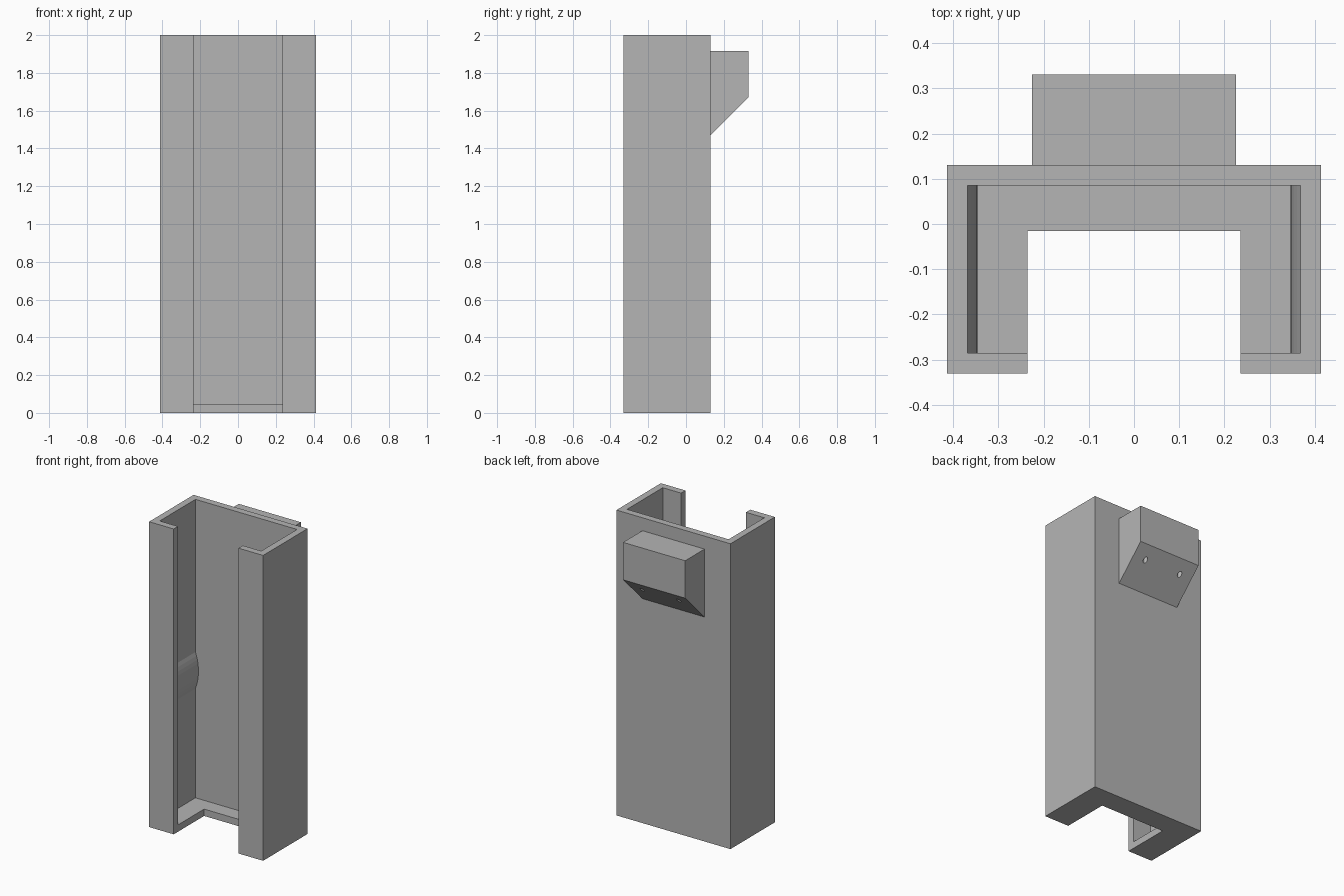
import bpy
import bmesh
import math
from mathutils import Matrix, Vector

cube = bpy.data.objects.get("Cube")
if cube:
    bpy.data.objects.remove(cube, do_unlink=True)

grey = bpy.data.materials.new("plain grey")
grey.use_nodes = True
colour = (0.46, 0.46, 0.46, 1)
grey.diffuse_color = colour
grey.node_tree.nodes["Principled BSDF"].inputs["Base Color"].default_value = colour

# Overall sizes
W, FRONT, BACK, H = 0.413, -0.33, 0.13, 2.0
T = 0.045            # wall thickness
GAP = 0.235          # half width of the front opening
NOTCH = -0.015       # depth of the cut in the floor


def prism(name, points, axis, start, end):
    """Extrude a closed 2D outline along x (outline y,z), y (x,z) or z (x,y)."""
    def place(p, d):
        return {"x": (d, p[0], p[1]), "y": (p[0], d, p[1]), "z": (p[0], p[1], d)}[axis]
    bm = bmesh.new()
    face = bm.faces.new([bm.verts.new(place(p, start)) for p in points])
    grown = bmesh.ops.extrude_face_region(bm, geom=[face])
    shift = Vector(place((0, 0), end - start))
    verts = [g for g in grown["geom"] if isinstance(g, bmesh.types.BMVert)]
    bmesh.ops.translate(bm, verts=verts, vec=shift)
    bmesh.ops.recalc_face_normals(bm, faces=bm.faces)
    mesh = bpy.data.meshes.new(name)
    bm.to_mesh(mesh)
    bm.free()
    mesh.materials.append(grey)
    obj = bpy.data.objects.new(name, mesh)
    bpy.context.collection.objects.link(obj)
    return obj


def mirrored(half):
    """Complete a symmetric outline from its +x half."""
    return half + [(-x, y) for x, y in reversed(half)]


# C-shaped channel walls
shell = mirrored([(W, BACK), (W, FRONT), (GAP, FRONT), (GAP, FRONT + T),
                  (W - T, FRONT + T), (W - T, BACK - T)])
prism("channel_walls", shell, "z", 0, H)

# U-shaped floor ledge inside the walls
floor = mirrored([(W - T, BACK - T), (W - T, FRONT + T), (GAP, FRONT + T), (GAP, NOTCH)])
prism("floor_ledge", floor, "z", 0, T)

# Shallow rounded grip ridges on the inner side walls
RISE, HALF, MID, STEPS = 0.022, 0.12, 0.88, 10
radius = (HALF ** 2 + RISE ** 2) / (2 * RISE)
sweep = math.asin(HALF / radius)
for side, label in ((1, "left"), (-1, "right")):
    arc = []
    for i in range(STEPS + 1):
        a = sweep * (2 * i / STEPS - 1)
        inset = RISE - radius * (1 - math.cos(a))
        arc.append((side * (W - T - inset), MID + radius * math.sin(a)))
    prism(label + "_grip_ridge", arc, "y", FRONT + T, BACK - T)

# Rear hook block with a sloped underside
hook = prism("rear_hook_block",
             [(BACK, 1.47), (0.33, 1.67), (0.33, 1.915), (BACK, 1.915)], "x", -0.225, 0.225)

# Two small blind holes in the slope
bm = bmesh.new()
for x in (-0.133, 0.133):
    bmesh.ops.create_cone(bm, cap_ends=True, segments=24, radius1=0.014, radius2=0.014,
                          depth=0.24, matrix=Matrix.Translation((x, 0.264, 1.604)))
mesh = bpy.data.meshes.new("hole_cutter")
bm.to_mesh(mesh)
bm.free()
mesh.materials.append(grey)
cutter = bpy.data.objects.new("hole_cutter", mesh)
bpy.context.collection.objects.link(cutter)
cutter.hide_render = True
cutter.hide_viewport = True
cut = hook.modifiers.new("holes", "BOOLEAN")
cut.operation = "DIFFERENCE"
cut.solver = "EXACT"
cut.object = cutter
